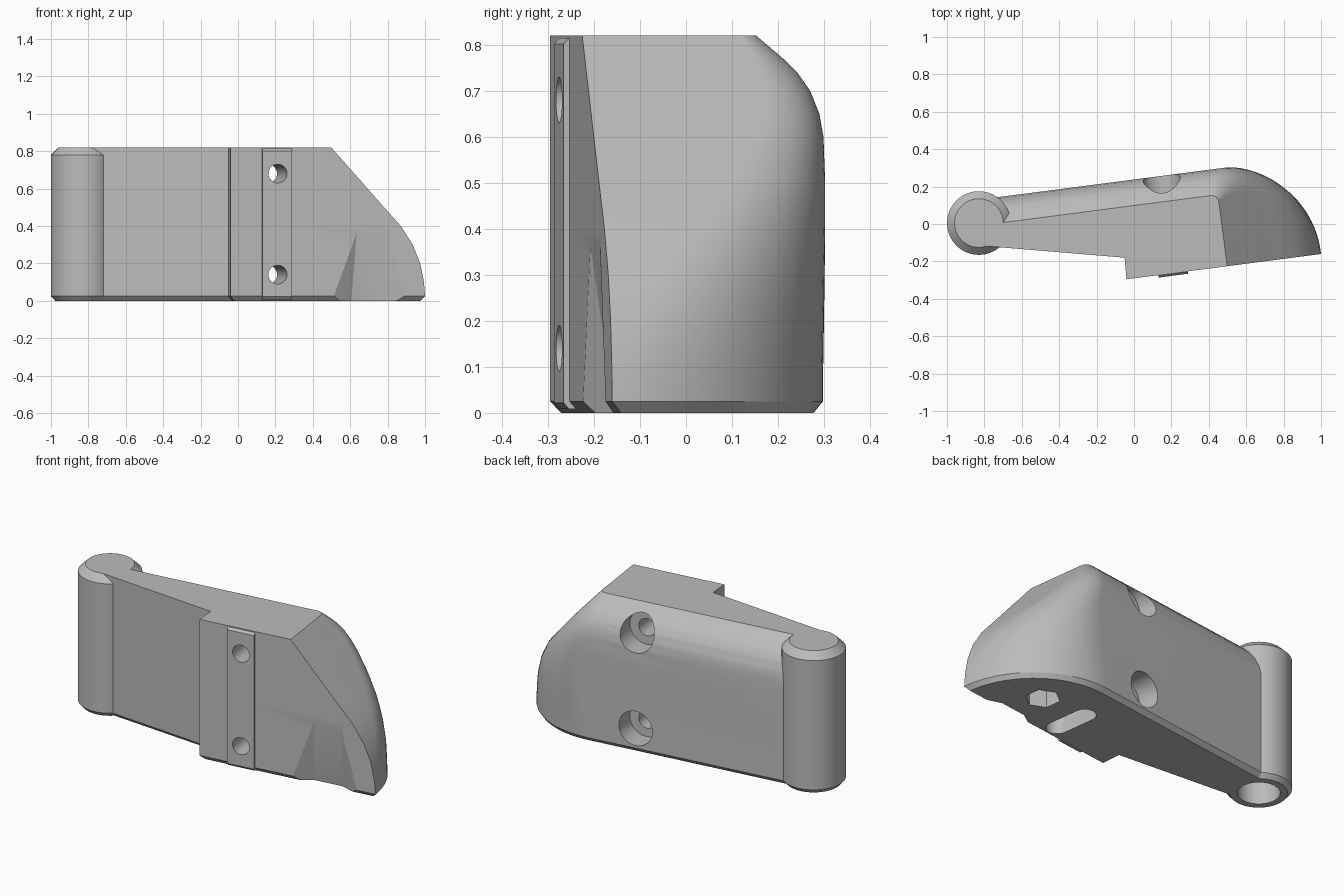
import bpy, bmesh, math
from mathutils import Matrix

if "Cube" in bpy.data.objects:
    bpy.data.objects.remove(bpy.data.objects["Cube"], do_unlink=True)

TILT = math.atan(0.13)      # the lever is turned slightly in plan
HEIGHT = 0.82
FRONT = -0.288

grey = bpy.data.materials.new("light_grey")
grey.use_nodes = True
grey.diffuse_color = (0.5, 0.5, 0.5, 1)
grey.node_tree.nodes["Principled BSDF"].inputs["Base Color"].default_value = (0.5, 0.5, 0.5, 1)


def loft(name, rings):
    """Closed solid through rings of equal point count."""
    bm = bmesh.new()
    vs = [[bm.verts.new(p) for p in ring] for ring in rings]
    n = len(vs[0])
    for a, b in zip(vs, vs[1:]):
        for i in range(n):
            j = (i + 1) % n
            bm.faces.new((a[i], a[j], b[j], b[i]))
    bm.faces.new(vs[0][::-1])
    bm.faces.new(vs[-1])
    bmesh.ops.recalc_face_normals(bm, faces=bm.faces)
    mesh = bpy.data.meshes.new(name)
    bm.to_mesh(mesh)
    bm.free()
    obj = bpy.data.objects.new(name, mesh)
    bpy.context.collection.objects.link(obj)
    mesh.materials.append(grey)
    return obj


def circle(u, v, z, r, n=48, stretch=0):
    """Ring in plan; stretch pulls the two halves apart along v."""
    pts = []
    for i in range(n):
        a = 2 * math.pi * (i + 0.5) / n
        pts.append((u + r * math.cos(a), v + r * math.sin(a) + math.copysign(stretch, math.sin(a)), z))
    return pts


def cross_drill(name, u, z, r, v0, v1, n=32):
    ring = lambda v: [(u + r * math.cos(2 * math.pi * i / n), v,
                       z + r * math.sin(2 * math.pi * i / n)) for i in range(n)]
    return loft(name, [ring(v0), ring(v1)])


def combine(target, tool, operation):
    mod = target.modifiers.new("combine", "BOOLEAN")
    mod.operation = operation
    mod.solver = "EXACT"
    mod.object = tool
    bpy.context.view_layer.objects.active = target
    bpy.ops.object.modifier_apply(modifier=mod.name)
    bpy.data.objects.remove(tool, do_unlink=True)


def body_ring(z, end, back, radius, inset=0.0):
    """Plan outline at one height, with a rounded far corner."""
    end, back, front = end - inset, back - inset, FRONT + inset
    r = min(radius, back - front - 0.005)
    pts = [(-0.838, -0.007 + inset, z), (-0.073 + inset, -0.172 + inset, z),
           (-0.078 + inset, front, z), (end, front, z)]
    for i in range(25):
        a = math.pi / 2 * i / 24
        pts.append((end - r + r * math.cos(a), back - r + r * math.sin(a), z))
    pts.append((-0.838, back, z))
    return pts


# Main body: height, far end, back face, corner radius
sections = [
    (0.025, 0.971, 0.236, 0.51), (0.1, 0.965, 0.236, 0.50),
    (0.2, 0.945, 0.236, 0.465), (0.3, 0.905, 0.236, 0.41),
    (0.4, 0.84, 0.236, 0.33), (0.5, 0.75, 0.236, 0.235),
    (0.6, 0.661, 0.236, 0.17), (0.65, 0.617, 0.229, 0.14),
    (0.7, 0.572, 0.211, 0.11), (0.74, 0.536, 0.185, 0.09),
    (0.77, 0.51, 0.155, 0.07), (HEIGHT, 0.465, 0.098, 0.04)]
rings = [body_ring(0, 0.971, 0.236, 0.51, 0.022)]
rings += [body_ring(*s) for s in sections]
body = loft("lever_body", rings)

# Hinge barrel with chamfered ends
BU, BV = -0.822, 0.112
barrel = loft("hinge_barrel", [circle(BU, BV, z, r, 64) for z, r in
              ((0, 0.148), (0.025, 0.17), (0.78, 0.17), (HEIGHT, 0.13))])
combine(body, barrel, "UNION")

# Raised mounting strip on the front
strip = loft("mounting_strip", [
    [(0.093, -0.2, z), (0.253, -0.2, z), (0.253, v, z), (0.093, v, z)]
    for z, v in ((0.008, -0.289), (0.022, -0.301), (0.802, -0.301), (0.815, -0.289))])
combine(body, strip, "UNION")

# Finger scoop low on the front
scoop = loft("scoop_cutter", [
    [(0.467, -0.4, -0.01), (0.467, FRONT, -0.01), (0.58, -0.23, -0.01),
     (0.747, -0.23, -0.01), (0.87, FRONT, -0.01), (0.87, -0.4, -0.01)],
    [(0.598, -0.4, 0.37), (0.598, -0.29, 0.37), (0.603, -0.289, 0.37),
     (0.764, -0.289, 0.37), (0.769, -0.29, 0.37), (0.769, -0.4, 0.37)]])
combine(body, scoop, "DIFFERENCE")

# Screw holes, counterbored from the back
for z in (0.14, 0.68):
    combine(body, cross_drill("screw_cutter", 0.175, z, 0.05, -0.5, 0.3), "DIFFERENCE")
    combine(body, cross_drill("counterbore_cutter", 0.178, z, 0.1, 0.11, 0.5), "DIFFERENCE")

# Underside pockets: barrel bore, hex socket and slot
for u, v, r, n, stretch, depth in ((BU, BV, 0.11, 48, 0, 0.7),
                                   (0.639, -0.048, 0.092, 6, 0, 0.15),
                                   (0.368, -0.1, 0.06, 32, 0.095, 0.3)):
    pocket = loft("pocket_cutter", [circle(u, v, z, r, n, stretch) for z in (-0.1, depth)])
    combine(body, pocket, "DIFFERENCE")

# Turn into place and shade
body.data.transform(Matrix.Rotation(TILT, 4, "Z"))
bpy.ops.object.select_all(action="DESELECT")
body.select_set(True)
bpy.context.view_layer.objects.active = body
bpy.ops.object.shade_smooth_by_angle(angle=math.radians(25))
